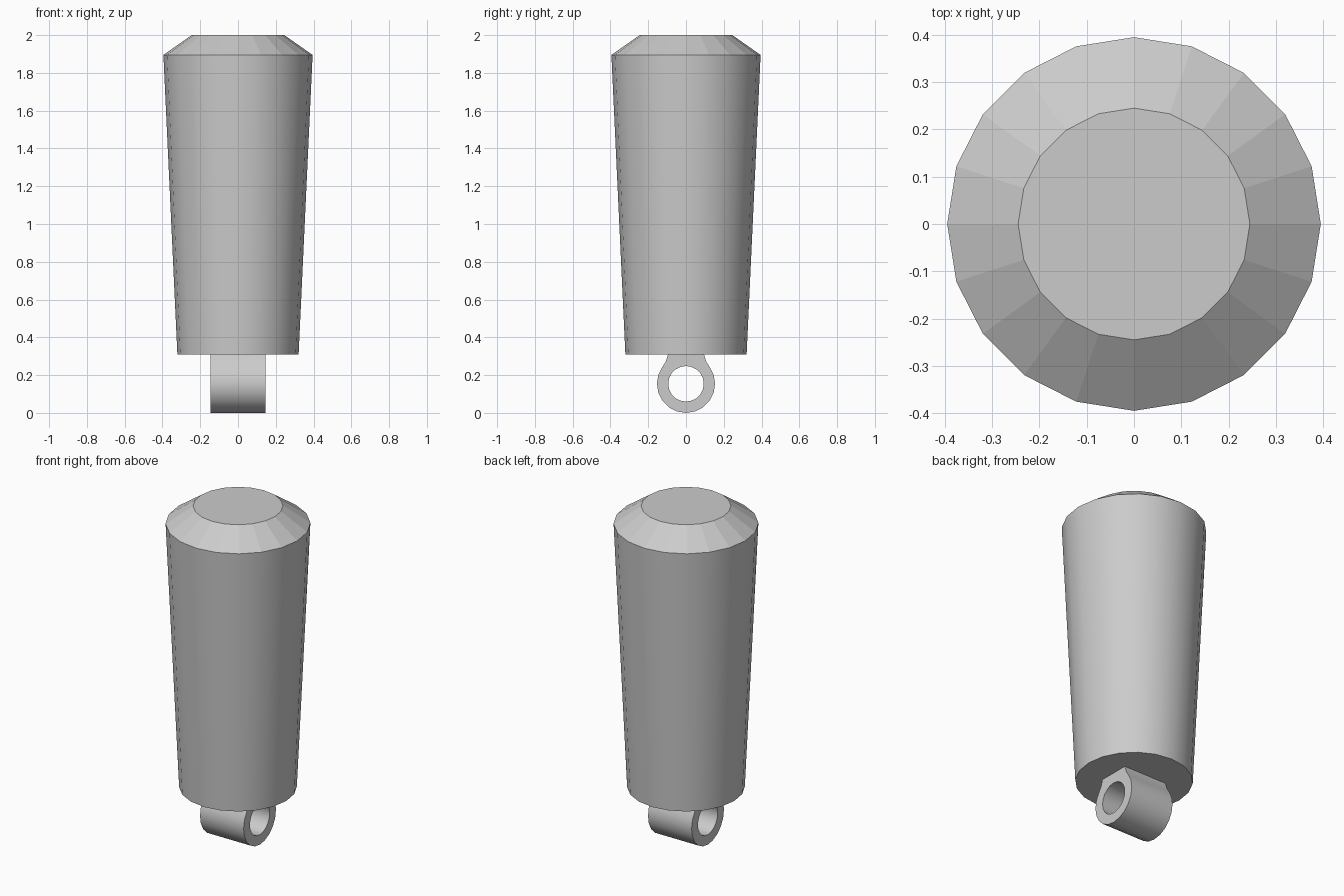
import bpy, bmesh
from math import sin, cos, tau, radians

if "Cube" in bpy.data.objects:
    bpy.data.objects.remove(bpy.data.objects["Cube"])

SIDES = 20


def ring(bm, pts):
    return [bm.verts.new(p) for p in pts]


def skin(bm, a, b):
    n = len(a)
    return [bm.faces.new((a[i], a[(i + 1) % n], b[(i + 1) % n], b[i])) for i in range(n)]


def finish(bm, name):
    bmesh.ops.recalc_face_normals(bm, faces=bm.faces)
    mesh = bpy.data.meshes.new(name)
    bm.to_mesh(mesh)
    bm.free()
    obj = bpy.data.objects.new(name, mesh)
    bpy.context.collection.objects.link(obj)
    return obj


def smooth_by_angle(obj, degrees):
    bpy.ops.object.select_all(action='DESELECT')
    obj.select_set(True)
    bpy.context.view_layer.objects.active = obj
    bpy.ops.object.shade_smooth_by_angle(angle=radians(degrees))


# Tapered body with a faceted chamfer at the top
bm = bmesh.new()
rings = [ring(bm, [(r * cos(tau * i / SIDES), r * sin(tau * i / SIDES), z) for i in range(SIDES)])
         for r, z in [(0.321, 0.31), (0.395, 1.895), (0.245, 2.0)]]
bm.faces.new(rings[0])
bm.faces.new(rings[2])
for f in skin(bm, rings[0], rings[1]):
    f.smooth = True
skin(bm, rings[1], rings[2])
for e in bm.edges:
    if not all(f.smooth for f in e.link_faces):
        e.smooth = False
finish(bm, "tapered_body")

# Mounting eye: round lug with a through hole and a short neck to the body
CZ, R_OUT, R_IN, HALF = 0.154, 0.154, 0.094, 0.145


def circle(r):
    return [(r * sin(tau * i / SIDES), CZ + r * cos(tau * i / SIDES)) for i in range(SIDES)]


outer, inner = circle(R_OUT), circle(R_IN)
outer[0] = (0, 0.311)
for s in (1, -1):
    outer[s] = (s * 0.095, 0.311)
    outer[2 * s] = (s * 0.107, 0.272)

bm = bmesh.new()
loops = [ring(bm, [(x, y, z) for y, z in prof])
         for prof, x in [(outer, -HALF), (outer, HALF), (inner, HALF), (inner, -HALF)]]
for i in range(4):
    skin(bm, loops[i], loops[(i + 1) % 4])
smooth_by_angle(finish(bm, "mounting_eye"), 35)
